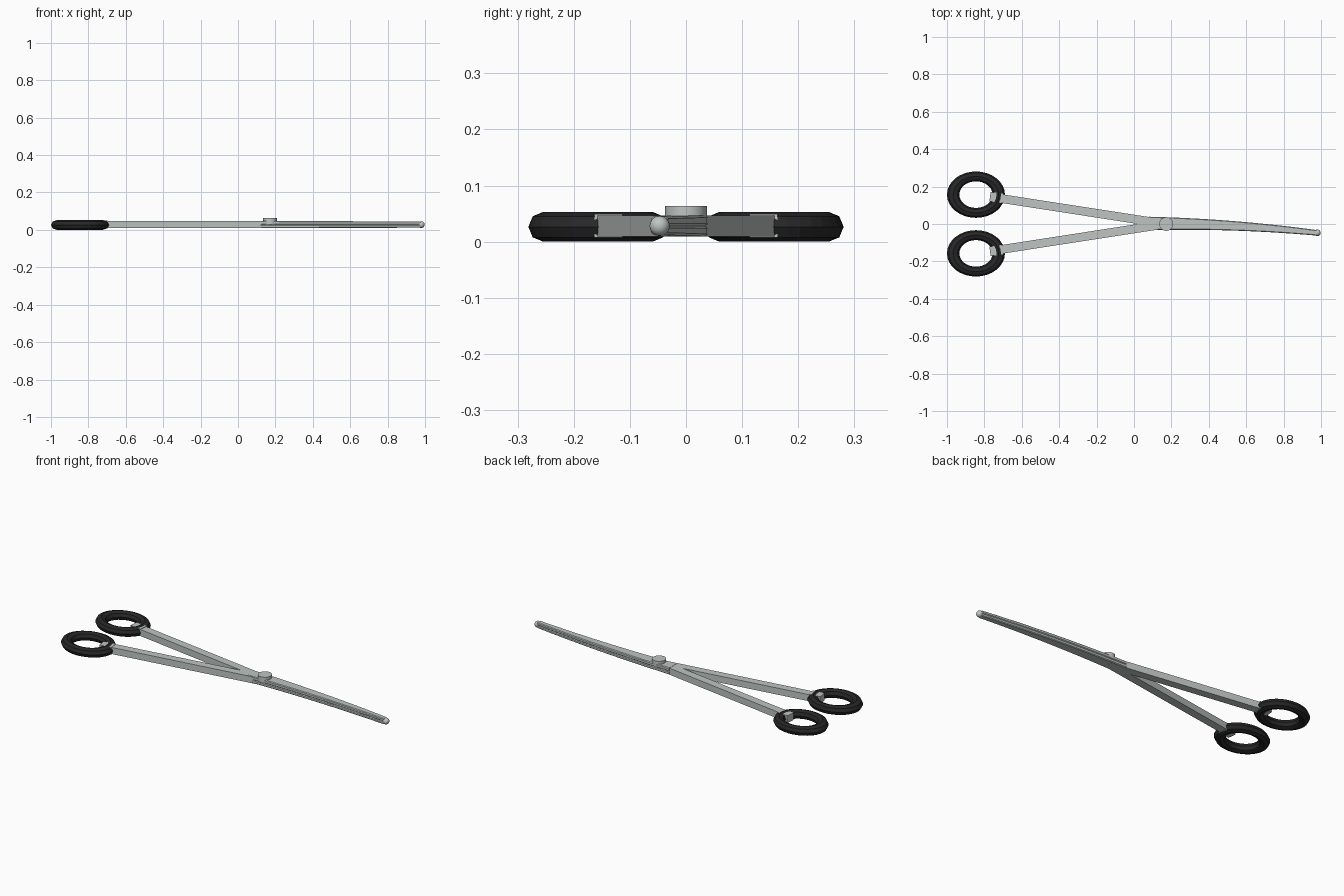
import bpy, bmesh, math
from mathutils import Vector

if "Cube" in bpy.data.objects:
    bpy.data.objects.remove(bpy.data.objects["Cube"])


def material(name, rgb):
    m = bpy.data.materials.new(name)
    m.diffuse_color = (*rgb, 1)
    m.use_nodes = True
    m.node_tree.nodes["Principled BSDF"].inputs["Base Color"].default_value = m.diffuse_color
    return m


steel = material("steel", (0.52, 0.56, 0.55))
black = material("black_grip", (0.02, 0.02, 0.022))
ZC = 0.028                      # mid height of the instrument
PIVOT = Vector((0.172, 0, 0))


def finish(name, mat):
    ob = bpy.context.object
    ob.name = name
    ob.data.materials.append(mat)
    return ob


def bar(name, a, b, width, height):
    """Rectangular bar lying between two points in plan."""
    d = b - a
    bpy.ops.mesh.primitive_cube_add(size=1, location=(a + b) / 2 + Vector((0, 0, ZC)),
                                    rotation=(0, 0, math.atan2(d.y, d.x)))
    ob = finish(name, steel)
    ob.scale = (d.length, width, height)
    return ob


def jaw(name, z0, z1):
    """Curved tapering strip with chamfered long edges, lofted along x."""
    bm = bmesh.new()
    rings = []
    steps = 14
    for i in range(steps + 1):
        t = i / steps
        x = 0.08 + 0.895 * t
        y = 0.003 - 0.05 * t ** 2
        w = 0.036 - 0.021 * t
        mid = (z0 + z1) / 2
        lo, hi = (ZC + (z - ZC) * (1 - 0.15 * t) for z in (z0, z1))
        c = 0.004
        prof = [(-w + c, lo), (w - c, lo), (w, lo + c), (w, hi - c),
                (w - c, hi), (-w + c, hi), (-w, hi - c), (-w, lo + c)]
        rings.append([bm.verts.new((x, y + py, pz)) for py, pz in prof])
    for r, s in zip(rings, rings[1:]):
        for k in range(8):
            j = (k + 1) % 8
            bm.faces.new((r[k], r[j], s[j], s[k]))
    bm.faces.new(rings[0][::-1])
    bm.faces.new(rings[-1])
    bmesh.ops.recalc_face_normals(bm, faces=bm.faces)
    me = bpy.data.meshes.new(name)
    bm.to_mesh(me)
    bm.free()
    me.materials.append(steel)
    ob = bpy.data.objects.new(name, me)
    bpy.context.collection.objects.link(ob)


# Handles: finger ring, ring lug and straight shank on each side
for side, s in (("left", 1), ("right", -1)):
    bpy.ops.mesh.primitive_torus_add(major_segments=32, minor_segments=8,
                                     major_radius=0.0975, minor_radius=0.0265,
                                     location=(-0.845, 0.157 * s, 0.0265))
    ring = finish(side + "_finger_ring", black)
    ring.scale.x = 1.25
    bar(side + "_ring_lug", Vector((-0.77, 0.146 * s, 0)),
        Vector((-0.70, 0.138 * s, 0)), 0.05, 0.042)
    bar(side + "_shank", Vector((-0.745, 0.1415 * s, 0)), PIVOT, 0.046, 0.038)

# Two closed jaws lying one on the other
jaw("lower_jaw", 0.009, ZC)
jaw("upper_jaw", ZC, 0.048)

# Rounded jaw tip
bpy.ops.mesh.primitive_uv_sphere_add(segments=16, ring_count=8, radius=0.018,
                                     location=(0.98, -0.047, ZC))
finish("jaw_tip", steel)
bpy.ops.object.shade_smooth_by_angle()

# Pivot screw
bpy.ops.mesh.primitive_cylinder_add(vertices=24, radius=0.037, depth=0.034,
                                    location=PIVOT + Vector((0, 0, 0.047)))
finish("pivot_screw", steel)
bpy.ops.object.shade_smooth_by_angle()
